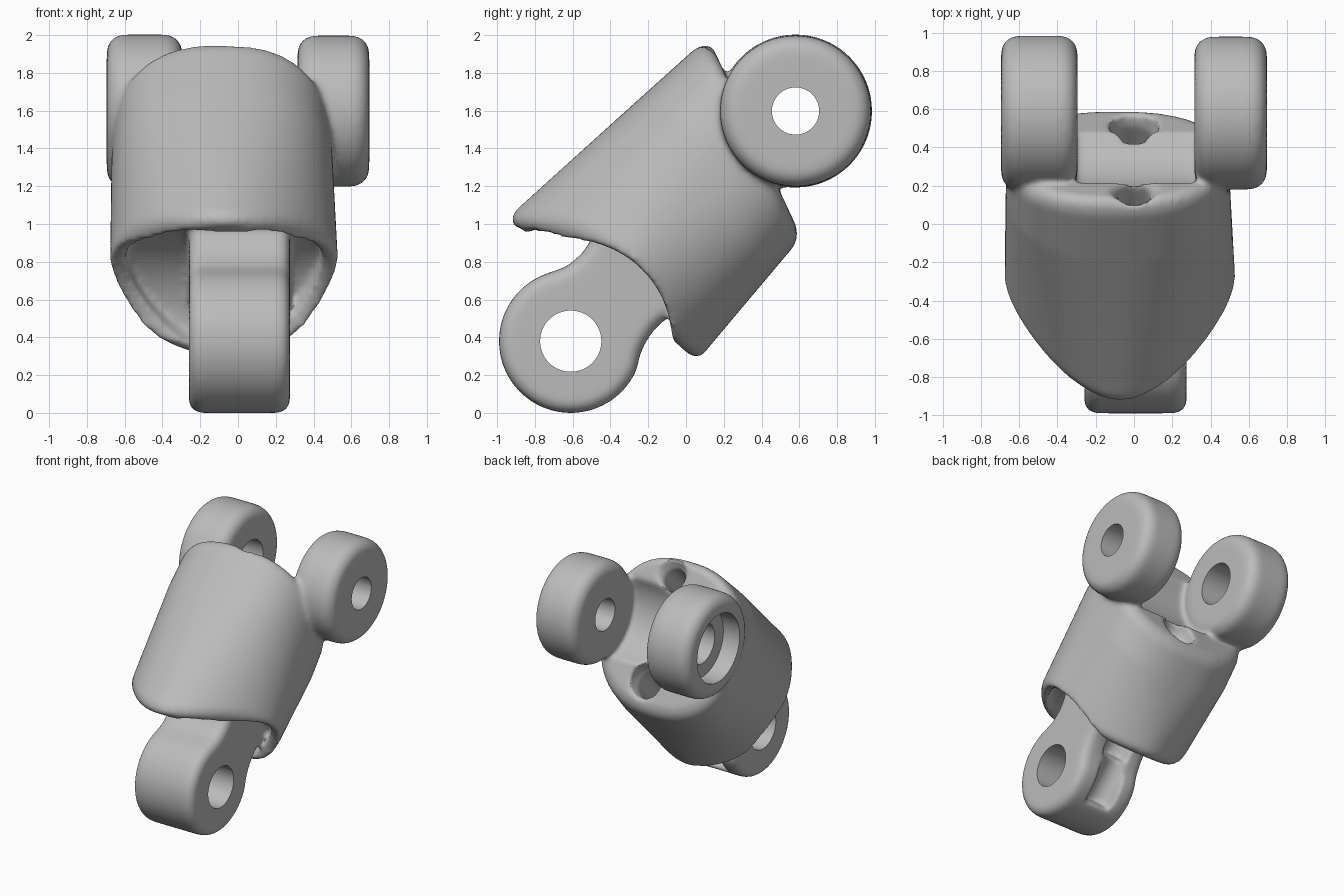
import bpy, bmesh
from math import sin, cos, pi, copysign
from mathutils import Matrix

cube = bpy.data.objects.get("Cube")
if cube:
    bpy.data.objects.remove(cube, do_unlink=True)

# Parts are drawn in (x, along, up) and tilted 45 degrees about x
TILT = Matrix.Rotation(pi / 4, 4, 'X')
LUG = (-0.163, 0.70)
DRUM = (1.54, 0.72)


def finish(name, bm):
    bmesh.ops.recalc_face_normals(bm, faces=bm.faces)
    bm.transform(TILT)
    mesh = bpy.data.meshes.new(name)
    bm.to_mesh(mesh)
    bm.free()
    ob = bpy.data.objects.new(name, mesh)
    bpy.context.collection.objects.link(ob)
    return ob


def circle(center, r, n=96):
    return [(center[0] + r * cos(2 * pi * i / n), center[1] + r * sin(2 * pi * i / n)) for i in range(n)]


def plate(name, pts, x0, x1, bevel=0.0):
    """Side profile extruded across x, with rounded rims."""
    bm = bmesh.new()
    face = bm.faces.new([bm.verts.new((x0, u, v)) for u, v in pts])
    ext = bmesh.ops.extrude_face_region(bm, geom=[face])
    moved = [g for g in ext["geom"] if isinstance(g, bmesh.types.BMVert)]
    bmesh.ops.translate(bm, verts=moved, vec=(x1 - x0, 0, 0))
    if bevel:
        rims = [e for e in bm.edges if abs(e.verts[0].co.x - e.verts[1].co.x) < 1e-5]
        bmesh.ops.bevel(bm, geom=rims, offset=bevel, segments=4, profile=0.5, affect='EDGES')
    return finish(name, bm)


def loft(name, rings, size=1.0, n=72):
    """Barrel with slanted ends: domed section and swept lip in front, squarer behind."""
    bm = bmesh.new()
    loops = []
    for t, s in rings:
        power = 1.17 - 0.34 * min(max(t / 0.7, 0), 1)
        loop = []
        for i in range(n):
            a = 2 * pi * i / n
            c = copysign(abs(cos(a)) ** power, cos(a))
            d = copysign(abs(sin(a)) ** power, sin(a))
            dx = (0.605 - 0.025 * t) * s * size * c
            x = -0.073 - 0.015 * t + dx
            v = 0.775 + (0.625 - 0.075 * t) * s * size * d
            k = (v - 0.2) / 1.1
            start, end = 0.23 + (0.9 * dx * dx - 0.17) * k, 1.08 + 0.4 * k
            loop.append(bm.verts.new((x, start + (end - start) * t, v)))
        loops.append(loop)
    for a, b in zip(loops, loops[1:]):
        for i in range(n):
            j = (i + 1) % n
            bm.faces.new((a[i], a[j], b[j], b[i]))
    bm.faces.new(loops[0])
    bm.faces.new(loops[-1])
    return finish(name, bm)


def rod(name, v, r, u0, u1):
    bm = bmesh.new()
    m = Matrix.Translation((0, (u0 + u1) / 2, v)) @ Matrix.Rotation(pi / 2, 4, 'X')
    bmesh.ops.create_cone(bm, cap_ends=True, segments=40, radius1=r, radius2=r, depth=u1 - u0, matrix=m)
    return finish(name, bm)


def ball(name, u, v, r):
    bm = bmesh.new()
    bmesh.ops.create_uvsphere(bm, u_segments=40, v_segments=24, radius=r, matrix=Matrix.Translation((0, u, v)))
    return finish(name, bm)


def apply(ob, mod):
    bpy.ops.object.select_all(action='DESELECT')
    bpy.context.view_layer.objects.active = ob
    ob.select_set(True)
    bpy.ops.object.modifier_apply(modifier=mod.name)


def combine(ob, other, op):
    mod = ob.modifiers.new("join", 'BOOLEAN')
    mod.operation, mod.object, mod.solver = op, other, 'EXACT'
    apply(ob, mod)
    bpy.data.objects.remove(other, do_unlink=True)


# Barrel with rounded rims
body = loft("finger_joint", [(0, 0.9), (0.015, 0.97), (0.05, 1), (0.2, 1), (0.35, 1), (0.5, 1), (0.7, 1),
                             (0.93, 1), (0.975, 0.97), (1, 0.9)])

# Front socket: curved mouth plus a hollow that leaves a thin wall
combine(body, plate("mouth", circle(LUG, 0.535), -1, 1), 'DIFFERENCE')
hollow = loft("hollow", [(-0.6, 1), (0, 1), (0.3, 1), (0.6, 1)], 0.86)
combine(hollow, plate("hollow_end", circle(LUG, 0.62), -1, 1), 'INTERSECT')
combine(body, hollow, 'DIFFERENCE')

# Rear saddle between the two drums
combine(body, plate("saddle", circle(DRUM, 0.395), -0.31, 0.33), 'DIFFERENCE')

# Front lug: round eye with a waisted neck
neck = [(0.35, 0.40), (0.6, 0.40), (0.6, 1.05), (0.36, 1.04), (0.28, 1.0), (0.2, 0.985), (0.1, 0.995)]
eye = [p for p in circle(LUG, 0.38) if p[0] < 0.0]
low = [(0.035, 0.385), (0.1, 0.412), (0.18, 0.43), (0.26, 0.43)]
combine(body, plate("front_lug", eye + low + neck, -0.26, 0.275, 0.065), 'UNION')

# Rear drums
combine(body, plate("left_drum", circle(DRUM, 0.40), 0.315, 0.695, 0.09), 'UNION')
combine(body, plate("right_drum", circle(DRUM, 0.405), -0.695, -0.295, 0.09), 'UNION')

# Cord tunnels with flared rear mouths
for u, v, r, start in ((1.48, 1.17, 0.085, 0.0), (1.13, 0.44, 0.11, 0.1)):
    combine(body, rod("tunnel", v, r, start, 1.8), 'DIFFERENCE')
    combine(body, ball("flare", u, v, 0.13), 'DIFFERENCE')

# Shallow cord groove along the underside of the lug
combine(body, rod("groove", 0.34, 0.11, -0.25, 0.2), 'DIFFERENCE')

# Soften every join
mod = body.modifiers.new("blend", 'REMESH')
mod.mode, mod.voxel_size = 'VOXEL', 0.016
apply(body, mod)
mod = body.modifiers.new("soften", 'SMOOTH')
mod.factor, mod.iterations = 0.5, 14
apply(body, mod)

# Crisp pin holes and the outer recess of the right drum
for center, r, x0, x1 in ((LUG, 0.162, -0.5, 0.5), (DRUM, 0.125, 0.2, 0.9),
                          (DRUM, 0.16, -0.9, -0.2), (DRUM, 0.27, -0.9, -0.55)):
    combine(body, plate("pin_hole", circle(center, r, 64), x0, x1), 'DIFFERENCE')

grey = bpy.data.materials.new("plain_grey")
grey.use_nodes = True
color = (0.5, 0.5, 0.5, 1)
grey.diffuse_color = color
grey.node_tree.nodes["Principled BSDF"].inputs["Base Color"].default_value = color
body.data.materials.clear()
body.data.materials.append(grey)
bpy.context.view_layer.objects.active = body
body.select_set(True)
bpy.ops.object.shade_smooth_by_angle(angle=0.7)
